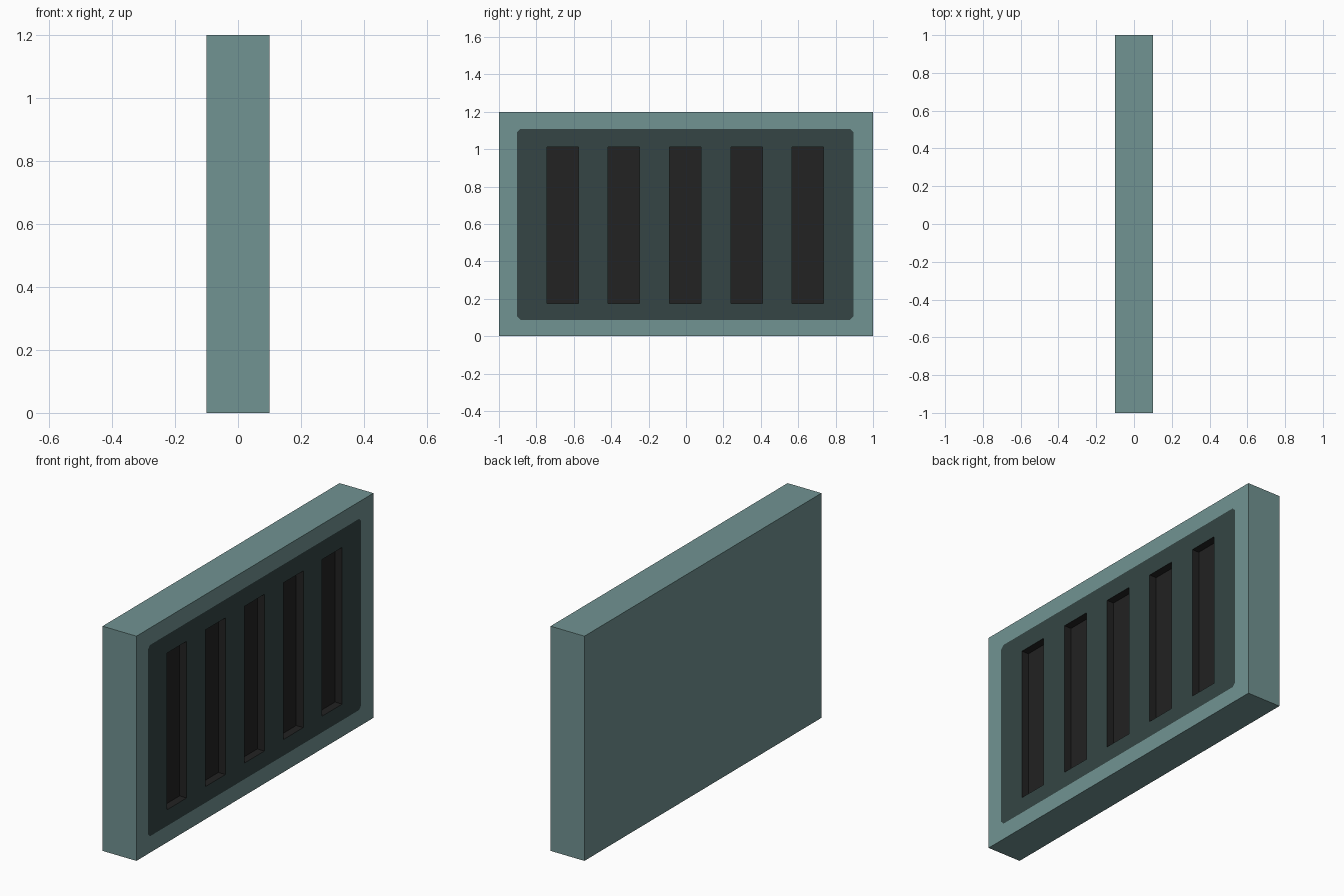
import bpy, bmesh
from mathutils import Vector

if "Cube" in bpy.data.objects:
    bpy.data.objects.remove(bpy.data.objects["Cube"])

HX, HY, H = 0.1, 1.0, 1.2               # half thickness, half width, height
P_Y0, P_Y1, P_Z0, P_Z1 = -0.903, 0.896, 0.088, 1.109   # dark panel
S_Z0, S_Z1, S_W, PITCH, MID = 0.174, 1.011, 0.168, 0.328, -0.004
DEPTH, CORNER = 0.042, 0.018


def material(name, rgb):
    m = bpy.data.materials.new(name)
    m.diffuse_color = (*rgb, 1)
    m.use_nodes = True
    m.node_tree.nodes["Principled BSDF"].inputs["Base Color"].default_value = m.diffuse_color
    return m


mesh = bpy.data.meshes.new("grille_block")
obj = bpy.data.objects.new("grille_block", mesh)
bpy.context.collection.objects.link(obj)
for m in (material("grey_teal", (0.165, 0.292, 0.288)),
          material("dark_teal", (0.035, 0.060, 0.058)),
          material("near_black", (0.016, 0.016, 0.016))):
    mesh.materials.append(m)

# Solid block
bm = bmesh.new()
bmesh.ops.create_cube(bm, size=1)
for v in bm.verts:
    v.co = Vector((v.co.x * 2 * HX, v.co.y * 2 * HY, (v.co.z + 0.5) * H))


def front_faces():
    return [f for f in bm.faces if f.calc_center_median().x > HX - 1e-4]


def cut(co, no, faces):
    edges = {e for f in faces for e in f.edges}
    verts = {v for f in faces for v in f.verts}
    bmesh.ops.bisect_plane(bm, geom=list(faces) + list(edges) + list(verts),
                           dist=1e-6, plane_co=co, plane_no=no)


# Cut the slotted face into a grid of panel and slot cells
centres = [MID + i * PITCH for i in range(-2, 3)]
slot_ys = [c + s * S_W / 2 for c in centres for s in (-1, 1)]
for y in [P_Y0, P_Y1] + slot_ys:
    cut((HX, y, 0), (0, 1, 0), front_faces())
for z in (P_Z0, S_Z0, S_Z1, P_Z1):
    cut((HX, 0, z), (0, 0, 1), front_faces())


def in_panel(c):
    return P_Y0 < c.y < P_Y1 and P_Z0 < c.z < P_Z1


def in_slot(c):
    return S_Z0 < c.z < S_Z1 and any(abs(c.y - m) < S_W / 2 for m in centres)


# Clip the panel corners
for y, sy in ((P_Y0, 1), (P_Y1, -1)):
    for z, sz in ((P_Z0, 1), (P_Z1, -1)):
        cell = [f for f in front_faces() if in_panel(f.calc_center_median())
                and any((v.co - Vector((HX, y, z))).length < 1e-4 for v in f.verts)]
        cut((HX, y + sy * CORNER, z), (0, sy, sz), cell)


def clipped(c):
    dy = min(c.y - P_Y0, P_Y1 - c.y)
    dz = min(c.z - P_Z0, P_Z1 - c.z)
    return dy + dz < CORNER


# Colour the panel, then sink the slots
for f in front_faces():
    c = f.calc_center_median()
    if in_panel(c) and not clipped(c):
        f.material_index = 1
slots = [f for f in front_faces() if in_slot(f.calc_center_median())]
for f in slots:
    f.material_index = 2
ret = bmesh.ops.extrude_face_region(bm, geom=slots)
for v in [g for g in ret["geom"] if isinstance(g, bmesh.types.BMVert)]:
    v.co.x -= DEPTH
old = [f for f in slots if f.is_valid]
if old:
    bmesh.ops.delete(bm, geom=old, context='FACES_ONLY')
for f in bm.faces:
    c = f.calc_center_median()
    if HX - DEPTH - 1e-3 < c.x < HX - 1e-3 and in_panel(c):
        f.material_index = 2

bmesh.ops.recalc_face_normals(bm, faces=bm.faces)
bm.to_mesh(mesh)
bm.free()
